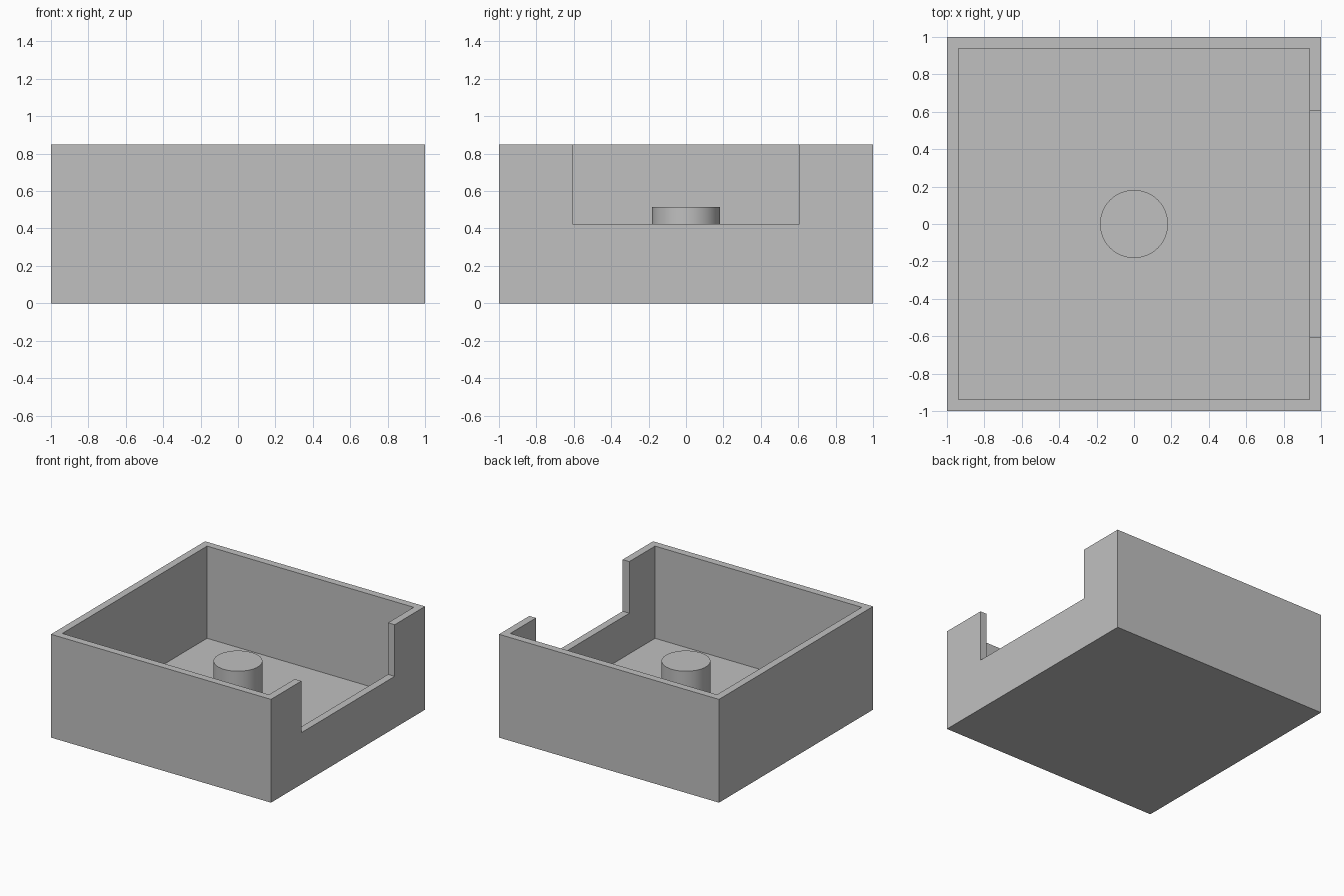
import bpy
import bmesh

old = bpy.data.objects.get("Cube")
if old:
    bpy.data.objects.remove(old, do_unlink=True)

UNIT = 2 / 33            # wall thickness, the module of the design
HEIGHT = 14 * UNIT
FLOOR = 1.5 * UNIT
INNER = 1 - UNIT
NOTCH_HALF = 10 * UNIT
NOTCH_Z = 7 * UNIT

grey = bpy.data.materials.new("light grey")
grey.use_nodes = True
colour = (0.527, 0.527, 0.527, 1)
grey.diffuse_color = colour
grey.node_tree.nodes["Principled BSDF"].inputs["Base Color"].default_value = colour


def box(name, low, high):
    """Axis-aligned box between two corners."""
    bm = bmesh.new()
    bmesh.ops.create_cube(bm, size=1)
    for v in bm.verts:
        v.co = [lo if c < 0 else hi for c, lo, hi in zip(v.co, low, high)]
    mesh = bpy.data.meshes.new(name)
    bm.to_mesh(mesh)
    bm.free()
    mesh.materials.append(grey)
    obj = bpy.data.objects.new(name, mesh)
    bpy.context.collection.objects.link(obj)
    return obj


def cut(target, cutter):
    """Subtract a hidden cutter from the target."""
    mod = target.modifiers.new(cutter.name, "BOOLEAN")
    mod.operation = "DIFFERENCE"
    mod.solver = "EXACT"
    mod.object = cutter
    cutter.hide_render = True
    cutter.hide_viewport = True
    cutter.display_type = "WIRE"


# Open tray with a notch in its left wall
tray = box("tray", (-1, -1, 0), (1, 1, HEIGHT))
cut(tray, box("cavity_cutter", (-INNER, -INNER, FLOOR), (INNER, INNER, HEIGHT + 1)))
cut(tray, box("notch_cutter", (0.5, -NOTCH_HALF, NOTCH_Z), (1.5, NOTCH_HALF, HEIGHT + 1)))

# Apply the cuts and drop the cutters
bpy.context.view_layer.update()
graph = bpy.context.evaluated_depsgraph_get()
finished = bpy.data.meshes.new_from_object(tray.evaluated_get(graph))
cutters = [m.object for m in tray.modifiers]
tray.modifiers.clear()
tray.data = finished
for cutter in cutters:
    bpy.data.objects.remove(cutter, do_unlink=True)

# Round post standing on the floor, sunk slightly into it
post_low, post_top = FLOOR - UNIT / 2, 8.5 * UNIT
bpy.ops.mesh.primitive_cylinder_add(
    vertices=64, radius=3 * UNIT, depth=post_top - post_low,
    location=(0, 0, (post_low + post_top) / 2))
post = bpy.context.object
post.name = "centre_post"
post.data.materials.append(grey)
bpy.ops.object.shade_smooth_by_angle()
